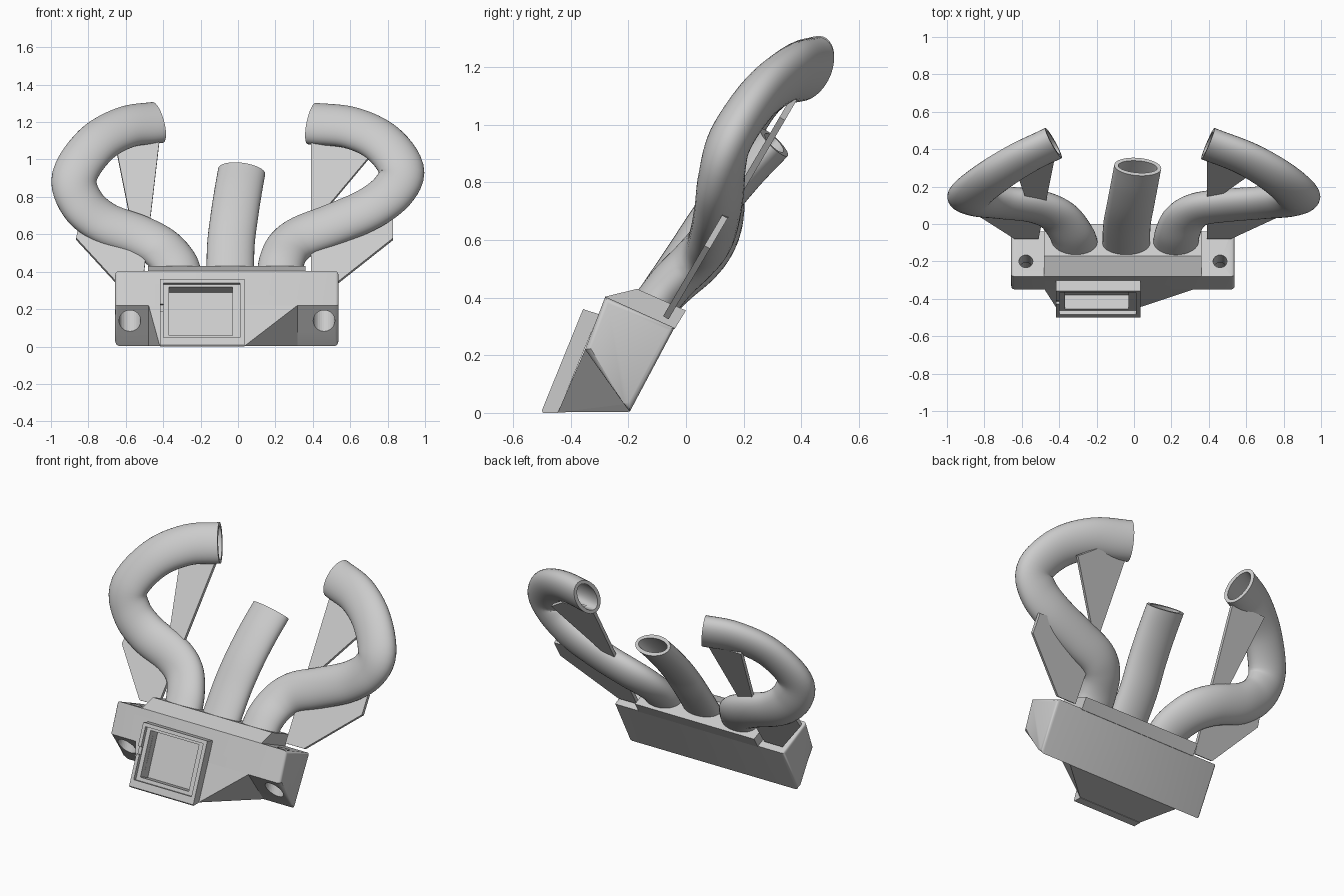
import bpy, bmesh, math
from mathutils import Vector, Matrix

if "Cube" in bpy.data.objects:
    bpy.data.objects.remove(bpy.data.objects["Cube"], do_unlink=True)

grey = bpy.data.materials.new("plain_grey")
grey.use_nodes = True
grey.diffuse_color = (0.6, 0.6, 0.6, 1)
grey.node_tree.nodes["Principled BSDF"].inputs["Base Color"].default_value = (0.6, 0.6, 0.6, 1)

# Tilted frame shared by the housing and the duct
UP = Vector((0, 0.372, 0.928))
OUT = Vector((0, -0.928, 0.372))
SIDE = Vector((1, 0, 0))
DUCT_FOOT = Vector((0, -0.5, 0.0))


def finish(name, bm, smooth=False):
    bmesh.ops.recalc_face_normals(bm, faces=bm.faces)
    mesh = bpy.data.meshes.new(name)
    bm.to_mesh(mesh)
    bm.free()
    mesh.materials.append(grey)
    obj = bpy.data.objects.new(name, mesh)
    bpy.context.collection.objects.link(obj)
    if smooth:
        activate(obj)
        bpy.ops.object.shade_smooth_by_angle(angle=math.radians(35))
    return obj


def activate(obj):
    bpy.ops.object.select_all(action='DESELECT')
    obj.select_set(True)
    bpy.context.view_layer.objects.active = obj


def loft(bm, rings, closed=False, caps=True):
    """Skin a list of point rings."""
    vs = [[bm.verts.new(p) for p in ring] for ring in rings]
    n = len(vs[0])
    pairs = list(zip(vs, vs[1:])) + ([(vs[-1], vs[0])] if closed else [])
    for a, b in pairs:
        for i in range(n):
            j = (i + 1) % n
            bm.faces.new((a[i], a[j], b[j], b[i]))
    if caps and not closed:
        bm.faces.new(vs[0])
        bm.faces.new(vs[-1])


def prism(name, profile, x0, x1, bevel=0):
    """Extrude a side profile across the width."""
    bm = bmesh.new()
    loft(bm, [[(x, y, z) for y, z in profile] for x in (x0, x1)])
    if bevel:
        ends = [e for e in bm.edges if abs(e.verts[0].co.x - e.verts[1].co.x) < 1e-5]
        bmesh.ops.bevel(bm, geom=ends, offset=bevel, segments=3, profile=0.5, affect='EDGES')
    return finish(name, bm, bevel > 0)


def duct_cutter(x0, x1, v0, v1, depth):
    """Box cutter aligned with the tilted duct mouth."""
    bm = bmesh.new()
    rings = [[DUCT_FOOT + SIDE * x + UP * v + OUT * d
              for x, v in ((x0, v0), (x1, v0), (x1, v1), (x0, v1))] for d in (-depth, 0.1)]
    loft(bm, rings)
    return finish("cutter", bm)


def hole_cutter(x, radius, t0, t1):
    """Round cutter along the tilted up axis."""
    bm = bmesh.new()
    top = Vector((x, -0.2, 0.365))
    rings = [[top + UP * t + (SIDE * math.cos(a) + OUT * math.sin(a)) * radius
              for a in (math.tau * i / 32 for i in range(32))] for t in (t0, t1)]
    loft(bm, rings)
    return finish("cutter", bm)


def cut(obj, cutters):
    activate(obj)
    for c in cutters:
        mod = obj.modifiers.new("cut", 'BOOLEAN')
        mod.operation = 'DIFFERENCE'
        mod.solver = 'EXACT'
        mod.object = c
        bpy.ops.object.modifier_apply(modifier=mod.name)


def spline(points, steps=6):
    """Smooth path through the given points, with tangents."""
    p = [Vector(q) for q in points]
    p = [p[0] * 2 - p[1]] + p + [p[-1] * 2 - p[-2]]
    path = []
    for i in range(1, len(p) - 2):
        a, b, c, d = p[i - 1:i + 3]
        for k in range(steps + (i == len(p) - 3)):
            t = k / steps
            path.append(0.5 * (2 * b + (c - a) * t + (2 * a - 5 * b + 4 * c - d) * t ** 2
                               + (3 * b - a - 3 * c + d) * t ** 3))
    last = len(path) - 1
    return [(q, (path[min(i + 1, last)] - path[max(i - 1, 0)]).normalized())
            for i, q in enumerate(path)]


def pipe(name, points, wide, flat, wall=0.022, sides=32):
    """Hollow oval pipe swept along a path."""
    path = spline(points)
    facing = Vector((0, -0.88, 0.47))

    def rings(w, f):
        out = []
        for q, t in path:
            b = (facing - t * facing.dot(t)).normalized()
            a = t.cross(b)
            out.append([q + a * (w * math.cos(s)) + b * (f * math.sin(s))
                        for s in (math.tau * i / sides for i in range(sides))])
        return out

    bm = bmesh.new()
    loft(bm, rings(wide, flat) + rings(wide - wall, flat - wall)[::-1], closed=True)
    return finish(name, bm, True)


def fin(name, outline, half=0.011):
    """Thin leaning support plate."""
    normal = Vector((0, -1, 0.585)).normalized()
    pts = [Vector((x, -0.07 + (z - 0.33) * 0.585, z)) for x, z in outline]
    bm = bmesh.new()
    loft(bm, [[p + normal * s for p in pts] for s in (-half, half)])
    return finish(name, bm)


# Housing with slanted mounting wings
A, B, LIP, FOOT, D = (-0.28, 0.403), (-0.35, 0.22), (-0.215, 0.03), (-0.195, 0.004), (-0.04, 0.295)
housing = prism("housing", [A, B, LIP, FOOT, D], -0.657, 0.538, bevel=0.018)

# Raised collar under the pipes
prism("collar", [A, (-0.17, 0.43), (0.0, 0.355), (-0.04, 0.29), (-0.2, 0.3)], -0.48, 0.36)

# Funnel narrowing from the housing to the duct
bm = bmesh.new()
for y, z, x0, x1 in ((*B, -0.478, 0.318), (*LIP, -0.478, 0.318), (*FOOT, -0.478, 0.318),
                     (-0.444, 0.002, -0.418, 0.034)):
    for x in (x0, x1):
        bm.verts.new((x, y, z))
bmesh.ops.convex_hull(bm, input=bm.verts)
bmesh.ops.dissolve_limit(bm, angle_limit=0.01, verts=bm.verts, edges=bm.edges)
funnel = finish("funnel", bm)

# Rectangular duct flange
flange = prism("duct_flange", [(-0.5, 0.008), (-0.496, 0.0), (-0.444, 0.0),
                               (-0.302, 0.342), (-0.357, 0.36)], -0.418, 0.034)

# Stepped mouth, side notch and screw holes
mouth = [duct_cutter(-0.397, 0.01, 0.05, 0.366, 0.02),
         duct_cutter(-0.37, -0.03, 0.072, 0.35, 0.1)]
notch = duct_cutter(-0.44, -0.39, 0.2, 0.245, 0.012)
holes = [hole_cutter(x, r, t0, t1) for x in (-0.578, 0.46)
         for r, t0, t1 in ((0.037, -0.2, 0.1), (0.058, -0.45, -0.11))]
cut(flange, mouth + [notch])
cut(funnel, mouth[1:])
cut(housing, mouth[1:] + holes)
for c in mouth + [notch] + holes:
    bpy.data.objects.remove(c, do_unlink=True)

# Three pipes
pipe("center_pipe", [(-0.042, -0.13, 0.36), (-0.038, -0.006, 0.544),
                     (-0.02, 0.094, 0.694), (0.0, 0.2, 0.825), (0.02, 0.306, 0.937)], 0.127, 0.066)
pipe("right_pipe", [(-0.31, -0.12, 0.36), (-0.335, -0.05, 0.44), (-0.41, 0.045, 0.525),
                    (-0.53, 0.095, 0.59), (-0.715, 0.115, 0.66), (-0.835, 0.125, 0.765),
                    (-0.874, 0.155, 0.91), (-0.76, 0.25, 1.08), (-0.6, 0.35, 1.172),
                    (-0.43, 0.433, 1.198)], 0.121, 0.077)
pipe("left_pipe", [(0.222, -0.12, 0.36), (0.232, -0.05, 0.45), (0.27, 0.03, 0.53),
                   (0.35, 0.08, 0.59), (0.5, 0.1, 0.648), (0.7, 0.115, 0.735),
                   (0.83, 0.125, 0.835), (0.873, 0.155, 0.95), (0.77, 0.25, 1.09),
                   (0.6, 0.35, 1.17), (0.395, 0.43, 1.192)], 0.121, 0.077)

# Support fins behind the side pipes
fin("right_fin", [(-0.64, 0.33), (-0.51, 0.33), (-0.42, 1.1), (-0.66, 1.1), (-0.58, 0.7),
                  (-0.85, 0.65), (-0.865, 0.575)])
fin("left_fin", [(0.39, 0.33), (0.52, 0.33), (0.83, 0.575), (0.83, 0.68), (0.45, 0.71),
                 (0.71, 1.02), (0.6, 1.09), (0.39, 1.1)])
